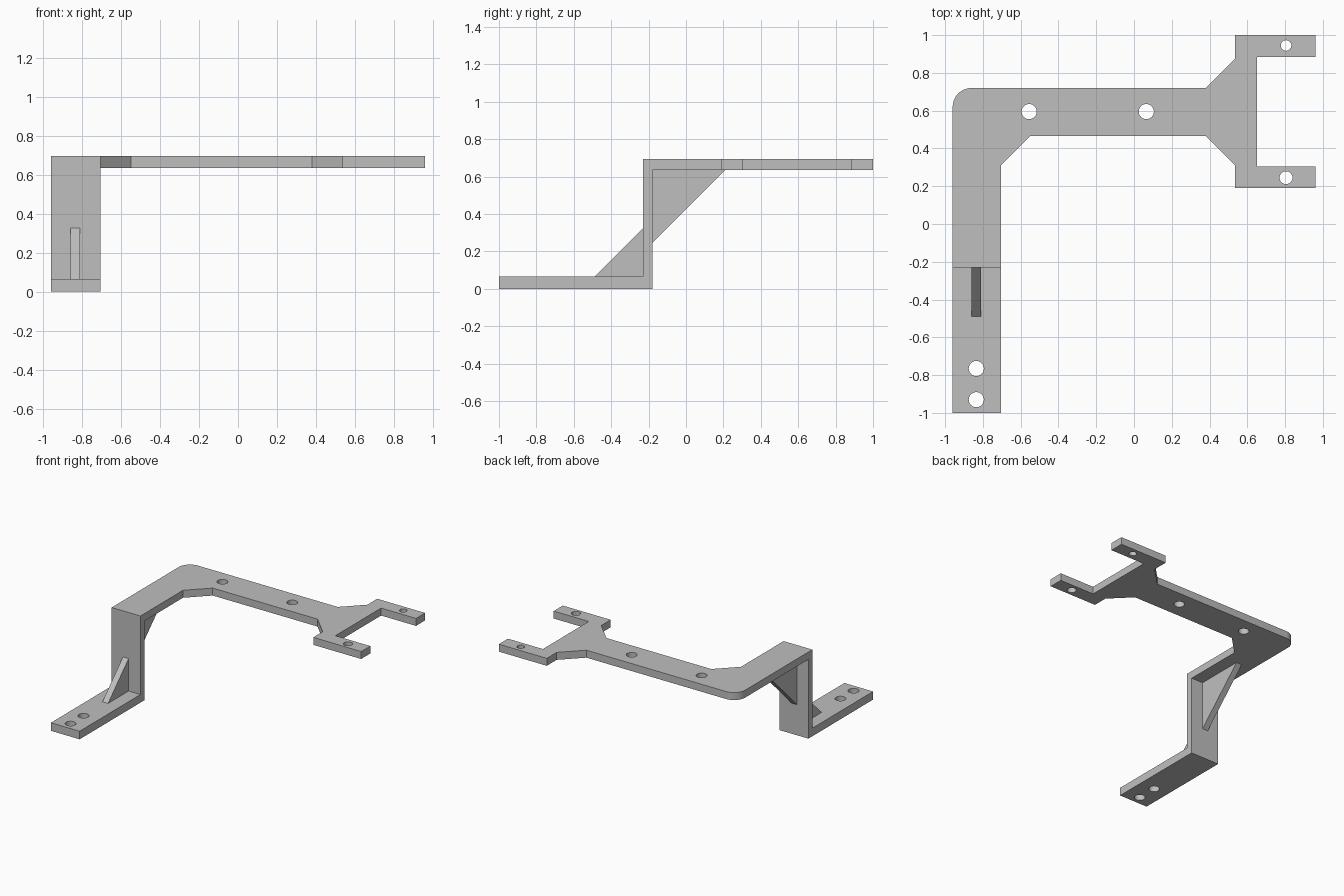
import bpy, bmesh, math
from mathutils import Vector

cube = bpy.data.objects.get("Cube")
if cube:
    bpy.data.objects.remove(cube, do_unlink=True)

grey = bpy.data.materials.new("matte grey")
grey.use_nodes = True
colour = (0.52, 0.52, 0.52, 1)
grey.diffuse_color = colour
grey.node_tree.nodes["Principled BSDF"].inputs["Base Color"].default_value = colour

LEFT, RIGHT = -0.96, -0.705          # strip width
FRONT, BACK = -0.23, -0.18           # riser thickness
FOOT, UNDER, TOP = 0.065, 0.635, 0.695


def prism(name, points, place, sweep):
    """Extrude a flat outline, placed in space by a function, along a vector."""
    bm = bmesh.new()
    face = bm.faces.new([bm.verts.new(place(a, b)) for a, b in points])
    moved = bmesh.ops.extrude_face_region(bm, geom=[face])["geom"]
    bmesh.ops.translate(bm, vec=Vector(sweep),
                        verts=[v for v in moved if isinstance(v, bmesh.types.BMVert)])
    bmesh.ops.recalc_face_normals(bm, faces=bm.faces)
    mesh = bpy.data.meshes.new(name)
    bm.to_mesh(mesh)
    bm.free()
    obj = bpy.data.objects.new(name, mesh)
    bpy.context.collection.objects.link(obj)
    mesh.materials.append(grey)
    return obj


def circle(x, y, r, n=40):
    return [(x + r * math.cos(math.tau * i / n), y + r * math.sin(math.tau * i / n))
            for i in range(n)]


def drill(obj, holes, z):
    """Cut vertical round holes, then bake the cuts and smooth the bores."""
    cutters = []
    for x, y, r in holes:
        cutter = prism("hole_cutter", circle(x, y, r),
                       lambda a, b: (a, b, z - 0.1), (0, 0, 0.3))
        cutter.hide_render = True
        mod = obj.modifiers.new("hole", 'BOOLEAN')
        mod.operation, mod.solver, mod.object = 'DIFFERENCE', 'EXACT', cutter
        cutters.append(cutter)
    bpy.ops.object.select_all(action='DESELECT')
    obj.select_set(True)
    bpy.context.view_layer.objects.active = obj
    for mod in list(obj.modifiers):
        bpy.ops.object.modifier_apply(modifier=mod.name)
    for cutter in cutters:
        bpy.data.objects.remove(cutter, do_unlink=True)
    bpy.ops.object.shade_smooth_by_angle(angle=math.radians(30))


# Foot and riser: one bent strip
strip = prism("foot_and_riser",
              [(-1, 0), (BACK, 0), (BACK, UNDER), (FRONT, UNDER), (FRONT, FOOT), (-1, FOOT)],
              lambda y, z: (LEFT, y, z), (RIGHT - LEFT, 0, 0))
drill(strip, [(-0.835, -0.765, 0.04), (-0.835, -0.93, 0.04)], 0)

# Upper arm with rounded corner and forked end
outline = [(LEFT, FRONT), (RIGHT, FRONT), (RIGHT, 0.31), (-0.55, 0.465), (0.38, 0.465),
           (0.535, 0.31), (0.535, 0.19), (0.96, 0.19), (0.96, 0.305), (0.65, 0.305),
           (0.65, 0.885), (0.96, 0.885), (0.96, 1), (0.535, 1), (0.535, 0.875), (0.38, 0.72)]
for i in range(13):
    t = math.pi / 2 * (1 + i / 12)
    outline.append((-0.86 + 0.1 * math.cos(t), 0.62 + 0.1 * math.sin(t)))
arm = prism("forked_arm", outline, lambda x, y: (x, y, UNDER), (0, 0, TOP - UNDER))
drill(arm, [(-0.555, 0.595, 0.04), (0.065, 0.595, 0.04),
            (0.805, 0.945, 0.028), (0.805, 0.245, 0.034)], UNDER)

# Triangular gussets in the two inner corners
for name, y, z, size in (("lower_gusset", FRONT, FOOT, -0.26),
                         ("upper_gusset", BACK, UNDER, 0.39)):
    prism(name, [(y, z), (y + size, z), (y, z - size)],
          lambda a, b: (-0.86, a, b), (0.05, 0, 0))
